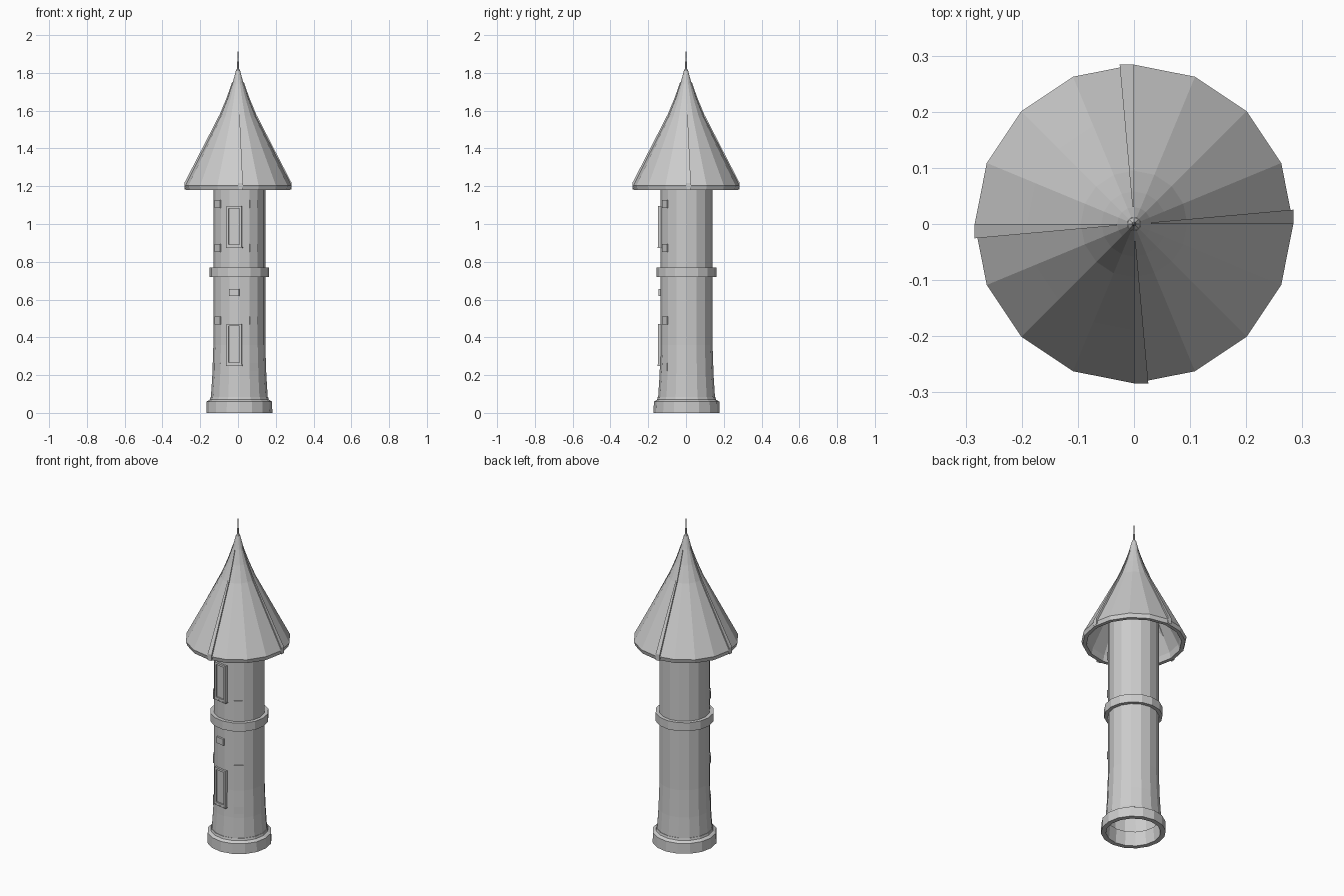
import bpy, bmesh, math
from mathutils import Matrix, Vector

if "Cube" in bpy.data.objects:
    bpy.data.objects.remove(bpy.data.objects["Cube"])

SIDES = 16
TX, TY = 0.007, 0.003          # the shaft sits slightly off the roof axis


def finish(name, bm):
    bmesh.ops.recalc_face_normals(bm, faces=bm.faces)
    me = bpy.data.meshes.new(name)
    bm.to_mesh(me)
    bm.free()
    ob = bpy.data.objects.new(name, me)
    bpy.context.collection.objects.link(ob)
    return ob


def lathe(name, profile, sides=SIDES, x=0.0, y=0.0, closed=False):
    """Turn an (r, z) profile round a vertical axis."""
    bm = bmesh.new()
    rings = []
    for r, z in profile:
        if r < 1e-5:
            v = bm.verts.new((x, y, z))
            rings.append([v] * sides)
        else:
            rings.append([bm.verts.new((x + r * math.cos(i * math.tau / sides),
                                        y + r * math.sin(i * math.tau / sides), z))
                          for i in range(sides)])
    pairs = list(zip(rings, rings[1:]))
    if closed:
        pairs.append((rings[-1], rings[0]))
    for a, b in pairs:
        for i in range(sides):
            j = (i + 1) % sides
            loop = list(dict.fromkeys((a[i], a[j], b[j], b[i])))
            if len(loop) > 2:
                bm.faces.new(loop)
    return finish(name, bm)


def wall_boxes(name, angle, boxes):
    """Boxes on a wall facet: (tangent offset, z, width, height, inner r, outer r)."""
    bm = bmesh.new()
    for t, z, w, h, r0, r1 in boxes:
        m = (Matrix.Translation((TX, TY, 0)) @ Matrix.Rotation(math.radians(angle), 4, 'Z')
             @ Matrix.Translation(((r0 + r1) / 2, t, z))
             @ Matrix.Diagonal((r1 - r0, w, h, 1)))
        bmesh.ops.create_cube(bm, size=1, matrix=m)
    return finish(name, bm)


# Plinth, open below
lathe("plinth", [(0.148, 0), (0.175, 0), (0.173, 0.06), (0.156, 0.07),
                 (0.153, 0.083), (0.14, 0.083)], x=TX, y=TY, closed=True)

# Shaft with flared foot
lathe("tower_shaft", [(0.151, 0.075), (0.143, 0.2), (0.1375, 0.36), (0.1375, 1.42)],
      x=TX, y=TY)

# Belt course round the middle
lathe("belt_course", [(0.13, 0.72), (0.158, 0.72), (0.158, 0.77), (0.13, 0.77)],
      x=TX, y=TY, closed=True)

# Hollow roof with a concave sweep
SWEEP = [(0.284, 1.203), (0.19, 1.385), (0.095, 1.57), (0.058, 1.66), (0.03, 1.74)]
lathe("roof", [(0, 1.74), (0.07, 1.57), (0.163, 1.385), (0.25, 1.215), (0.257, 1.18),
               (0.278, 1.18)] + SWEEP + [(0.012, 1.81), (0, 1.815)])

# Four tapering ribs that run up the roof
for k in range(4):
    bm = bmesh.new()
    rot = Matrix.Rotation(k * math.pi / 2, 4, 'Z')
    rows = []
    for i, (r, z) in enumerate(SWEEP):
        low = 1.18 if i == 0 else z - 0.06
        high = z + 0.014
        w = 0.09 * r
        rows.append([bm.verts.new(rot @ Vector(p)) for p in
                     ((r, 0, low), (r, 0, high), (r, w, high), (r, w, low))])
    for a, b in zip(rows, rows[1:]):
        for i in range(4):
            j = (i + 1) % 4
            bm.faces.new((a[i], a[j], b[j], b[i]))
    bm.faces.new(rows[0])
    bm.faces.new(rows[-1])
    finish(f"roof_rib_{k + 1}", bm)

# Finial needle
lathe("finial", [(0, 1.77), (0.013, 1.78), (0.012, 1.81), (0.005, 1.825),
                 (0.004, 1.86), (0.002, 1.87), (0, 2.0)], sides=8)

# Windows: frame bars, sill and sunken panel
FRONT = -101.25
for label, z in (("lower", 0.363), ("upper", 0.987)):
    wall_boxes(f"{label}_window_frame", FRONT, [
        (-0.035, z, 0.012, 0.216, 0.12, 0.146),
        (0.035, z, 0.012, 0.216, 0.12, 0.146),
        (0, z + 0.102, 0.058, 0.012, 0.12, 0.146),
        (0, z - 0.102, 0.058, 0.012, 0.12, 0.146),
        (0, z - 0.111, 0.088, 0.006, 0.12, 0.147)])
    wall_boxes(f"{label}_window_panel", FRONT, [(0, z, 0.06, 0.2, 0.12, 0.138)])

# Single stone between the windows
wall_boxes("front_stone", FRONT, [(0, 0.637, 0.053, 0.037, 0.12, 0.146)])

# Stones on the facets either side of the windows
for label, a in (("right", 45), ("left", -45)):
    wall_boxes(f"{label}_stones", FRONT + a,
               [(0, z, 0.05, 0.042, 0.12, 0.141) for z in (0.243, 0.49, 0.872, 1.107)])
